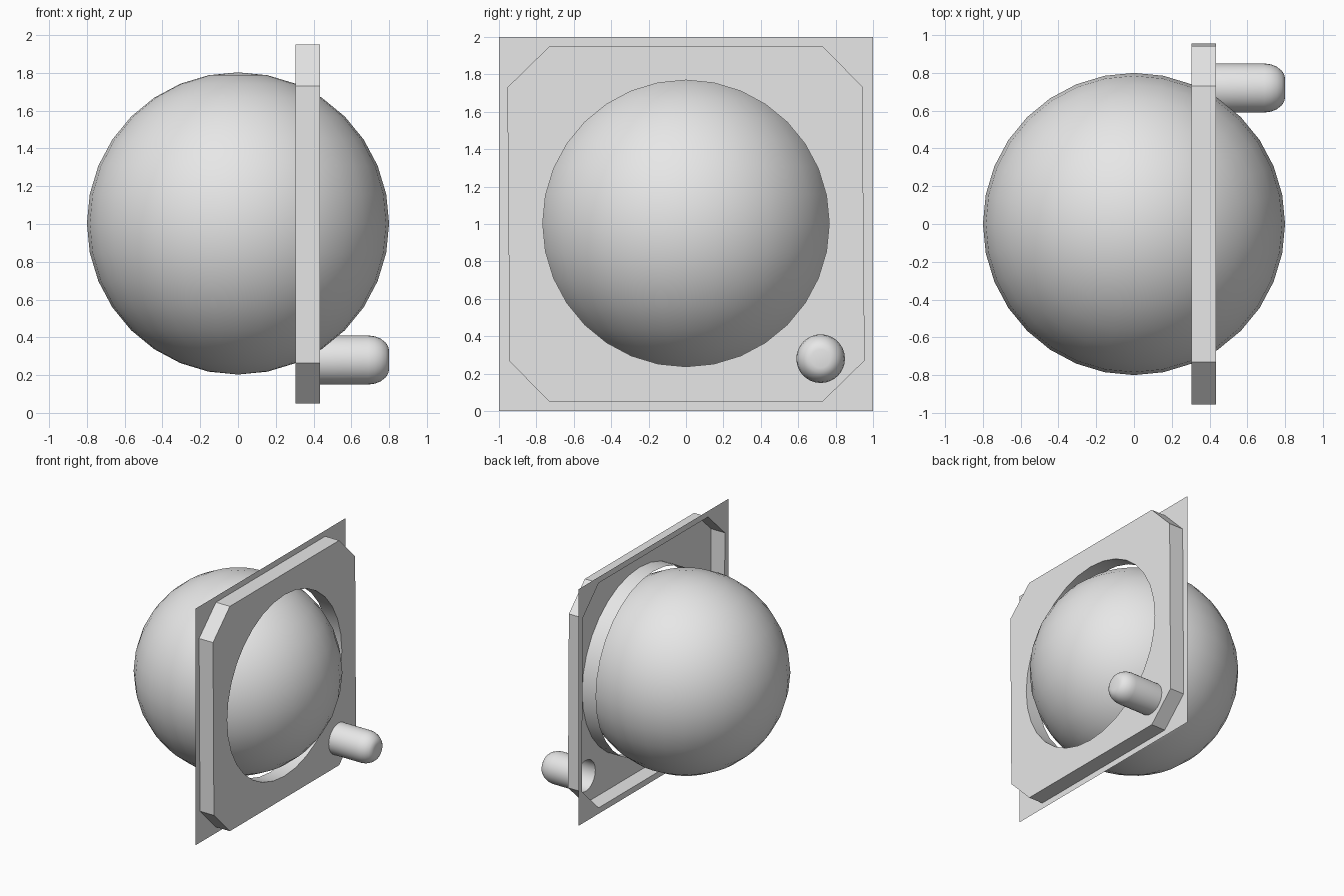
import bpy, bmesh, math
from mathutils import Vector

if "Cube" in bpy.data.objects:
    bpy.data.objects.remove(bpy.data.objects["Cube"])

BACK, FRONT = 0.305, 0.435      # x of the flange and of the raised face
PIN_Y, PIN_Z, PIN_R = 0.72, 0.28, 0.13

grey = bpy.data.materials.new("light grey")
grey.diffuse_color = (0.8, 0.8, 0.8, 1)
grey.use_nodes = True
grey.node_tree.nodes["Principled BSDF"].inputs["Base Color"].default_value = grey.diffuse_color


def finish(bm, name, angle=35):
    me = bpy.data.meshes.new(name)
    bm.to_mesh(me)
    bm.free()
    ob = bpy.data.objects.new(name, me)
    bpy.context.collection.objects.link(ob)
    me.materials.append(grey)
    bpy.ops.object.select_all(action='DESELECT')
    ob.select_set(True)
    bpy.context.view_layer.objects.active = ob
    bpy.ops.object.shade_smooth_by_angle(angle=math.radians(angle))
    return ob


def circle(cy, cz, r, n=32):
    return [(cy + r * math.sin(2 * math.pi * i / n),
             cz + r * math.cos(2 * math.pi * i / n)) for i in range(n)]


def ring(bm, x, pts):
    return [bm.verts.new((x, y, z)) for y, z in pts]


def loop_edges(bm, vs):
    out = []
    for a, b in zip(vs, vs[1:] + vs[:1]):
        out.append(bm.edges.get((a, b)) or bm.edges.new((a, b)))
    return out


def wall(bm, a, b):
    n = len(a)
    for i in range(n):
        j = (i + 1) % n
        bm.faces.new((a[i], a[j], b[j], b[i]))


def sheet(bm, *loops):
    # flat face bounded by the first loop, the other loops are holes
    edges = [e for l in loops for e in loop_edges(bm, l)]
    bmesh.ops.triangle_fill(bm, use_beauty=True, use_dissolve=False,
                            edges=edges, normal=Vector((1, 0, 0)))


# ball
bm = bmesh.new()
bmesh.ops.create_uvsphere(bm, u_segments=32, v_segments=16, radius=0.8)
bmesh.ops.translate(bm, verts=bm.verts, vec=(0, 0, 1.003))
finish(bm, "ball")

# panel: square flange, raised hollow octagonal face, collar round the ball
octagon = [(-0.73, 1.95), (0.73, 1.95), (0.943, 1.735), (0.955, 0.27),
           (0.73, 0.05), (-0.73, 0.05), (-0.943, 0.265), (-0.955, 1.73)]
bm = bmesh.new()
square = ring(bm, BACK, [(-1, 0), (1, 0), (1, 2), (-1, 2)])
oct_back, oct_front = ring(bm, BACK, octagon), ring(bm, FRONT, octagon)
hole = circle(0, 1.003, 0.766)
hole_back, hole_front = ring(bm, BACK, hole), ring(bm, FRONT, hole)
pin_hole = ring(bm, FRONT, circle(PIN_Y, PIN_Z, PIN_R))
sheet(bm, square, oct_back)
sheet(bm, oct_front, hole_front, pin_hole)
wall(bm, oct_back, oct_front)
wall(bm, hole_back, hole_front)
bmesh.ops.recalc_face_normals(bm, faces=bm.faces)
bm.normal_update()
if sum(f.normal.x * f.calc_area() for f in bm.faces) < 0:
    bmesh.ops.reverse_faces(bm, faces=bm.faces)
finish(bm, "panel")

# hollow pin with a rounded tip, open at the panel
bm = bmesh.new()
profile = [(FRONT, PIN_R), (0.69, PIN_R), (0.725, 0.125), (0.757, 0.112),
           (0.782, 0.092), (0.795, 0.072), (0.80, 0.05)]
rings = [ring(bm, x, circle(PIN_Y, PIN_Z, r)) for x, r in profile]
for a, b in zip(rings, rings[1:]):
    wall(bm, a, b)
bm.faces.new(rings[-1])
bmesh.ops.recalc_face_normals(bm, faces=bm.faces)
bm.normal_update()
bm.faces.ensure_lookup_table()
if bm.faces[-1].normal.x < 0:
    bmesh.ops.reverse_faces(bm, faces=bm.faces)
finish(bm, "pin", 40)
